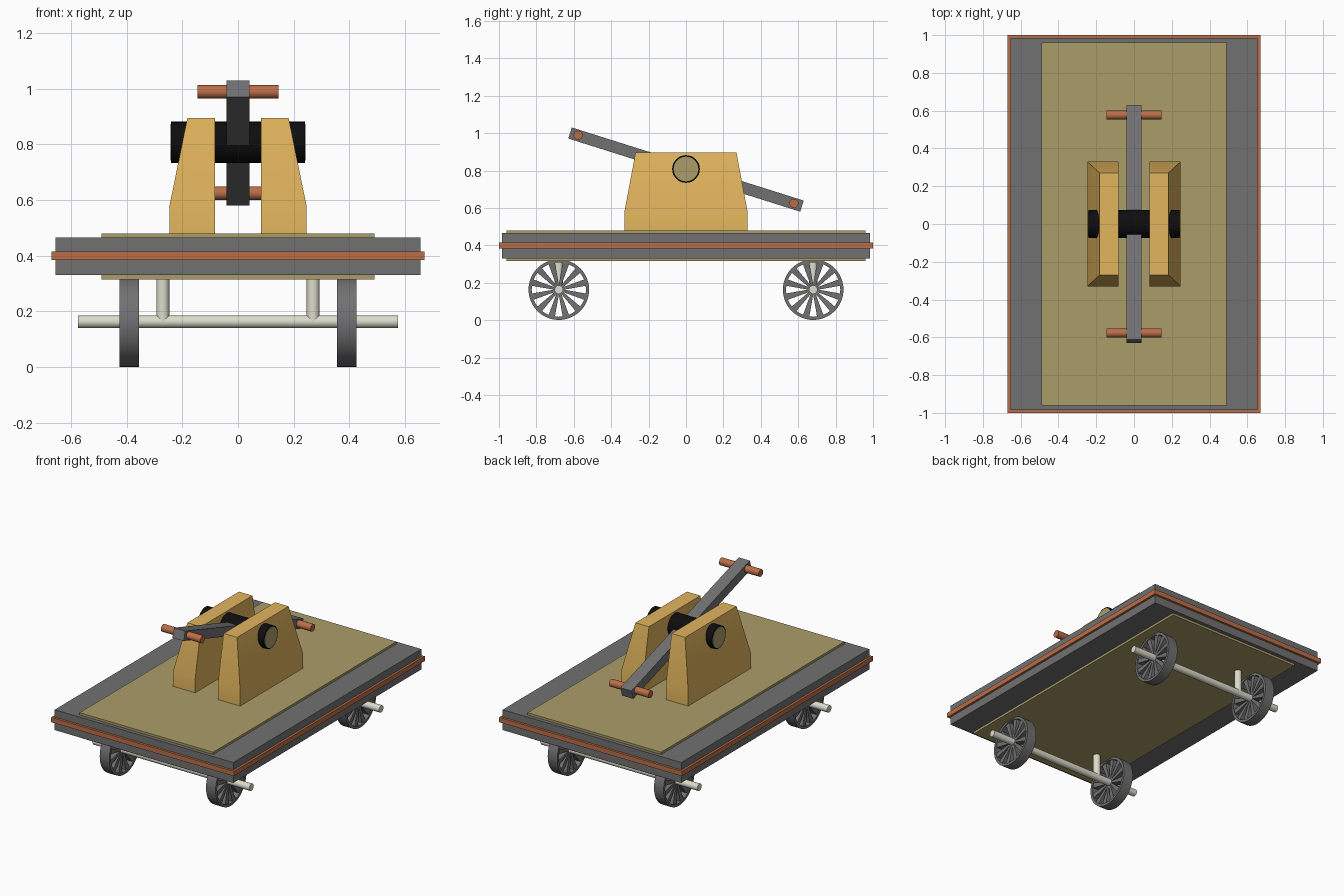
import bpy, bmesh, math
from mathutils import Matrix, Vector

if "Cube" in bpy.data.objects:
    bpy.data.objects.remove(bpy.data.objects["Cube"])


def material(name, rgb):
    m = bpy.data.materials.new(name)
    m.diffuse_color = (*rgb, 1)
    m.use_nodes = True
    m.node_tree.nodes["Principled BSDF"].inputs["Base Color"].default_value = m.diffuse_color
    return m


GREY = material("iron grey", (0.165, 0.165, 0.17))
TAN = material("deck tan", (0.41, 0.34, 0.14))
COPPER = material("copper", (0.50, 0.155, 0.065))
GOLD = material("golden wood", (0.76, 0.46, 0.11))
IVORY = material("pale metal", (0.72, 0.72, 0.61))
BLACK = material("black", (0.004, 0.004, 0.004))


def finish(name, bm, mat, smooth=False):
    bmesh.ops.recalc_face_normals(bm, faces=bm.faces)
    mesh = bpy.data.meshes.new(name)
    bm.to_mesh(mesh)
    bm.free()
    mesh.materials.append(mat)
    ob = bpy.data.objects.new(name, mesh)
    bpy.context.collection.objects.link(ob)
    if smooth:
        bpy.ops.object.select_all(action='DESELECT')
        ob.select_set(True)
        bpy.context.view_layer.objects.active = ob
        bpy.ops.object.shade_smooth_by_angle(angle=math.radians(35))
    return ob


def box(name, size, centre, mat, tilt=0):
    bm = bmesh.new()
    m = (Matrix.Translation(centre) @ Matrix.Rotation(tilt, 4, 'X')
         @ Matrix.Diagonal((*size, 1)))
    bmesh.ops.create_cube(bm, size=1, matrix=m)
    return finish(name, bm, mat)


def rod(name, a, b, radius, mat, sides=24):
    a, b = Vector(a), Vector(b)
    bm = bmesh.new()
    m = Matrix.Translation((a + b) / 2) @ (b - a).to_track_quat('Z', 'Y').to_matrix().to_4x4()
    bmesh.ops.create_cone(bm, cap_ends=True, segments=sides, radius1=radius,
                          radius2=radius, depth=(b - a).length, matrix=m)
    return finish(name, bm, mat, True)


def loft(bm, rings, closed=False):
    """Bridge successive vertex loops; cap the ends unless closed."""
    loops = [[bm.verts.new(p) for p in r] for r in rings]
    pairs = list(zip(loops, loops[1:]))
    if closed:
        pairs.append((loops[-1], loops[0]))
    else:
        bm.faces.new(loops[0])
        bm.faces.new(loops[-1])
    for l1, l2 in pairs:
        for i in range(len(l1)):
            j = (i + 1) % len(l1)
            bm.faces.new((l1[i], l1[j], l2[j], l2[i]))


def wheel(x, y, z=0.163, radius=0.162, spokes=12):
    bm = bmesh.new()
    # Rim
    rings = []
    for i in range(48):
        t = 2 * math.pi * i / 48
        rings.append([(x + dx, y + r * math.cos(t), z + r * math.sin(t))
                      for r, dx in ((radius, -0.035), (radius, 0.035),
                                    (radius - 0.017, 0.035), (radius - 0.017, -0.035))])
    loft(bm, rings, closed=True)
    # Tapered spokes
    for i in range(spokes):
        t = 2 * math.pi * (i + 0.5) / spokes
        u = Vector((0, math.cos(t), math.sin(t)))
        v = Vector((0, -math.sin(t), math.cos(t)))
        c = Vector((x, y, z))
        loft(bm, [[c + u * r + v * w * s + Vector((d, 0, 0))
                   for s, d in ((-1, -h), (1, -h), (1, h), (-1, h))]
                  for r, w, h in ((0.015, 0.006, 0.02), (radius - 0.01, 0.018, 0.03))])
    finish("wheel", bm, GREY, True)


# Platform
box("deck_frame", (1.31, 1.97, 0.135), (0, 0, 0.3975), GREY)
box("deck_trim", (1.34, 2.0, 0.032), (0, 0, 0.40), COPPER)
box("deck_panel", (0.98, 1.92, 0.165), (0, 0, 0.3975), TAN)

# Running gear
for y in (-0.68, 0.68):
    rod("axle", (-0.575, y, 0.163), (0.575, y, 0.163), 0.023, IVORY)
    for x in (-1, 1):
        rod("axle_post", (x * 0.27, y, 0.163), (x * 0.27, y, 0.33), 0.023, IVORY)
        wheel(x * 0.39, y)

# Tapered pump towers, pivot caps
for s in (-1, 1):
    bm = bmesh.new()
    loft(bm, [[(s * 0.083, -hy, z), (s * xo, -hy, z), (s * xo, hy, z), (s * 0.083, hy, z)]
              for z, xo, hy in ((0.475, 0.247, 0.33), (0.575, 0.247, 0.33),
                                (0.895, 0.182, 0.27))])
    finish("pump_tower", bm, GOLD, True)
    rod("pivot_cap", (s * 0.236, 0, 0.808), (s * 0.243, 0, 0.808), 0.066, TAN, 32)

# Pivot and rocking lever
rod("pivot_barrel", (-0.24, 0, 0.808), (0.24, 0, 0.808), 0.074, BLACK, 32)
tilt = math.radians(-17.5)
box("pump_lever", (0.082, 1.30, 0.062), (0, 0, 0.805), GREY, tilt)
for s in (-1, 1):
    y, z = s * 0.605 * math.cos(tilt), 0.807 + s * 0.605 * math.sin(tilt)
    rod("lever_handle", (-0.145, y, z), (0.145, y, z), 0.024, COPPER)
